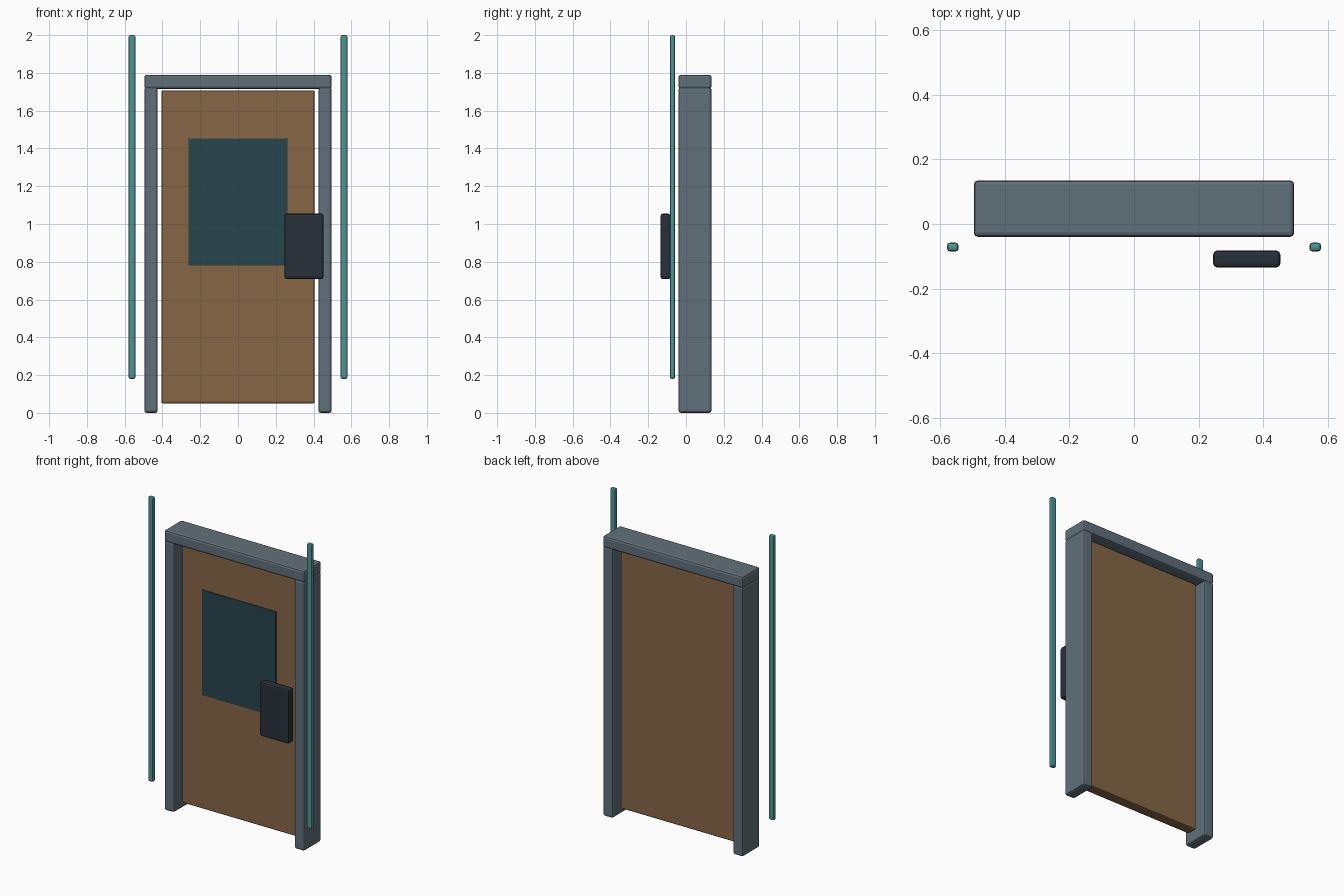
import bpy

if "Cube" in bpy.data.objects:
    bpy.data.objects.remove(bpy.data.objects["Cube"])


def material(name, rgb):
    m = bpy.data.materials.new(name)
    m.diffuse_color = (*rgb, 1)
    m.use_nodes = True
    m.node_tree.nodes["Principled BSDF"].inputs["Base Color"].default_value = m.diffuse_color
    return m


STEEL = material("steel_grey", (0.12, 0.16, 0.19))
WOOD = material("brown_panel", (0.24, 0.135, 0.062))
GLASS = material("dark_teal", (0.022, 0.058, 0.075))
BLACK = material("near_black", (0.022, 0.03, 0.042))
TEAL = material("teal_strip", (0.08, 0.30, 0.30))


def box(name, x, y, z, mat, bevel=0.0):
    """Box from (min, max) ranges, with an optional two-step rounded edge."""
    ranges = (x, y, z)
    bpy.ops.mesh.primitive_cube_add(size=1, location=[(a + b) / 2 for a, b in ranges])
    ob = bpy.context.object
    ob.name = name
    ob.scale = [b - a for a, b in ranges]
    bpy.ops.object.transform_apply(location=False, rotation=False, scale=True)
    ob.data.materials.append(mat)
    if bevel:
        mod = ob.modifiers.new("edge_bevel", 'BEVEL')
        mod.width = bevel
        mod.segments = 2
    return ob


DEPTH = (-0.04, 0.135)

# Frame posts and light strips, one per side
for side, s in (("left", -1), ("right", 1)):
    box(f"{side}_frame_post", sorted((s * 0.425, s * 0.496)), DEPTH, (0.0, 1.725), STEEL, 0.013)
    box(f"{side}_light_strip", sorted((s * 0.543, s * 0.579)), (-0.085, -0.058), (0.18, 2.0), TEAL, 0.009)

# Frame header
box("frame_header", (-0.496, 0.496), DEPTH, (1.715, 1.79), STEEL, 0.013)

# Door leaf with its window panel
box("door_leaf", (-0.406, 0.406), (0.013, 0.082), (0.05, 1.707), WOOD, 0.009)
box("window_panel", (-0.262, 0.262), (0.007, 0.02), (0.78, 1.452), GLASS, 0.002)

# Control box standing in front of the frame
box("control_box", (0.245, 0.453), (-0.135, -0.082), (0.708, 1.055), BLACK, 0.013)
